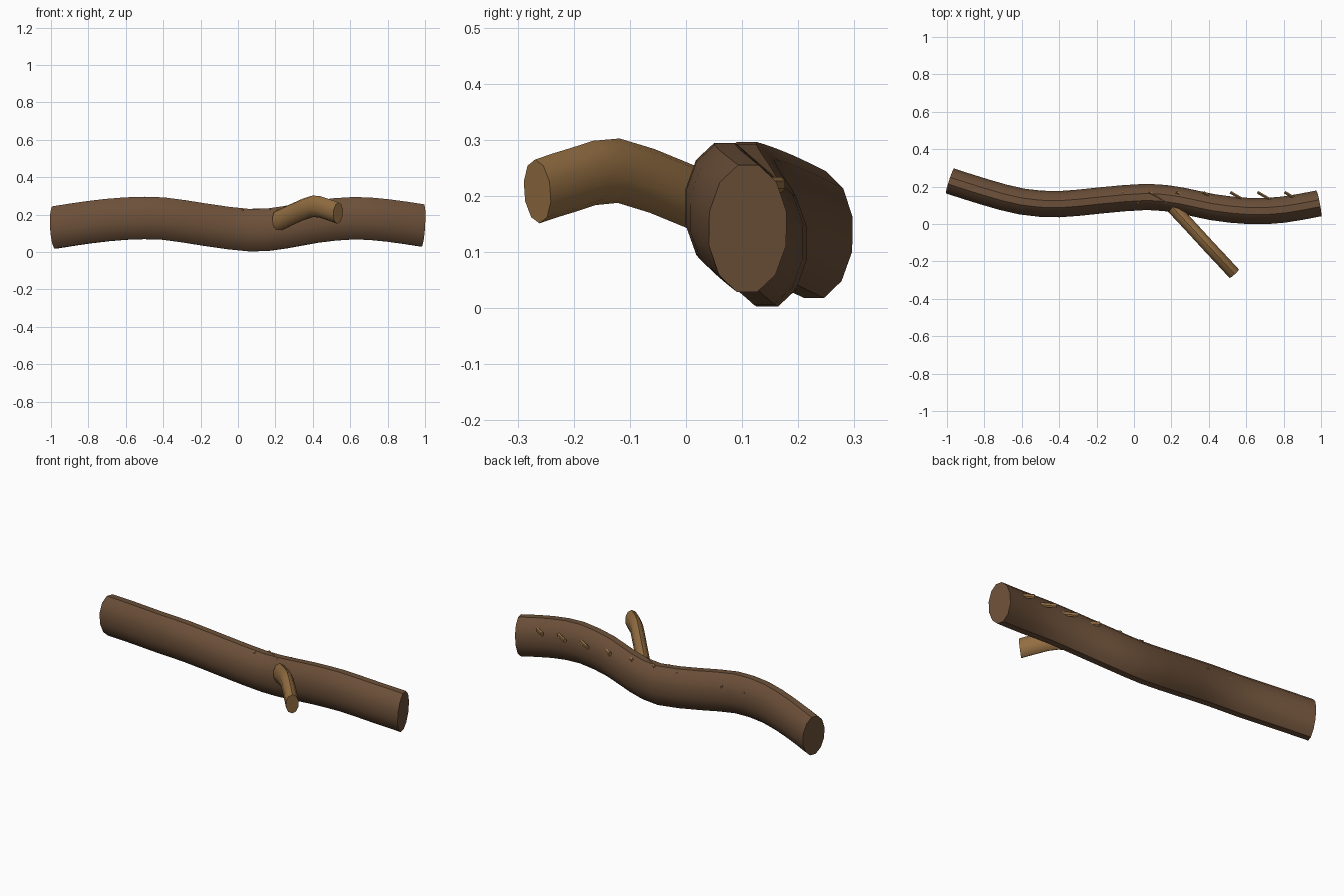
import bpy, bmesh, math
from mathutils import Vector

if "Cube" in bpy.data.objects:
    bpy.data.objects.remove(bpy.data.objects["Cube"])

ZS = 1.62  # everything is taller than wide by this factor


def material(name, rgb):
    m = bpy.data.materials.new(name)
    m.diffuse_color = (*rgb, 1)
    m.use_nodes = True
    m.node_tree.nodes["Principled BSDF"].inputs["Base Color"].default_value = m.diffuse_color
    return m


bark = material("dark bark", (0.15, 0.08, 0.041))
twig = material("light bark", (0.29, 0.155, 0.055))


def smooth_path(keys, steps):
    """Catmull-Rom curve through the key points."""
    p = [Vector(k) for k in keys]
    p = [2 * p[0] - p[1]] + p + [2 * p[-1] - p[-2]]
    out = []
    for a, b, c, d in zip(p, p[1:], p[2:], p[3:]):
        for s in range(steps):
            t = s / steps
            out.append(0.5 * (2 * b + (c - a) * t + (2 * a - 5 * b + 4 * c - d) * t ** 2
                              + (3 * b - a - 3 * c + d) * t ** 3))
    return out + [p[-2]]


def add_tube(bm, path, radius, sides):
    """Round tube swept along the path, then stretched upwards."""
    pts = [Vector((p[0], p[1], p[2] / ZS)) for p in path]
    rings = []
    for i, p in enumerate(pts):
        t = (pts[min(i + 1, len(pts) - 1)] - pts[max(i - 1, 0)]).normalized()
        side = t.cross(Vector((0, 0, 1))).normalized()
        up = side.cross(t)
        ring = []
        for k in range(sides):
            a = (k + 0.5) * 2 * math.pi / sides
            v = p + radius * (side * math.cos(a) + up * math.sin(a))
            ring.append(bm.verts.new((v.x, v.y, v.z * ZS)))
        rings.append(ring)
    for r, q in zip(rings, rings[1:]):
        for k in range(sides):
            n = (k + 1) % sides
            bm.faces.new((r[k], r[n], q[n], q[k]))
    bm.faces.new(rings[0])
    bm.faces.new(rings[-1])


def finish(name, bm, mat):
    bmesh.ops.recalc_face_normals(bm, faces=bm.faces)
    me = bpy.data.meshes.new(name)
    bm.to_mesh(me)
    bm.free()
    me.materials.append(mat)
    ob = bpy.data.objects.new(name, me)
    bpy.context.collection.objects.link(ob)
    bpy.ops.object.select_all(action='DESELECT')
    ob.select_set(True)
    bpy.context.view_layer.objects.active = ob
    bpy.ops.object.shade_smooth_by_angle(angle=math.radians(40))


# Wavy main log
log_keys = [(-0.983, 0.23, 0.131), (-0.8, 0.172, 0.159), (-0.6, 0.12, 0.179),
            (-0.4, 0.106, 0.179), (-0.18, 0.126, 0.147), (0.07, 0.145, 0.116),
            (0.25, 0.126, 0.132), (0.42, 0.09, 0.163), (0.62, 0.069, 0.181),
            (0.8, 0.077, 0.169), (0.987, 0.11, 0.142)]
bm = bmesh.new()
add_tube(bm, smooth_path(log_keys, 2), 0.0725, 12)
finish("log", bm, bark)

# Side branch, arching out to the front
branch_keys = [(0.21, 0.085, 0.165), (0.29, 0.0, 0.202), (0.40, -0.12, 0.245),
               (0.475, -0.2, 0.229), (0.535, -0.265, 0.208)]
bm = bmesh.new()
add_tube(bm, smooth_path(branch_keys, 2), 0.0355, 10)
finish("branch", bm, twig)

# Row of small twig stubs along the back
bm = bmesh.new()
for i in range(10):
    x = 0.805 - 0.145 * i
    add_tube(bm, [(x, 0.17, 0.22), (x + 0.095, 0.115, 0.22)], 0.0085, 6)
finish("twig_stubs", bm, twig)
